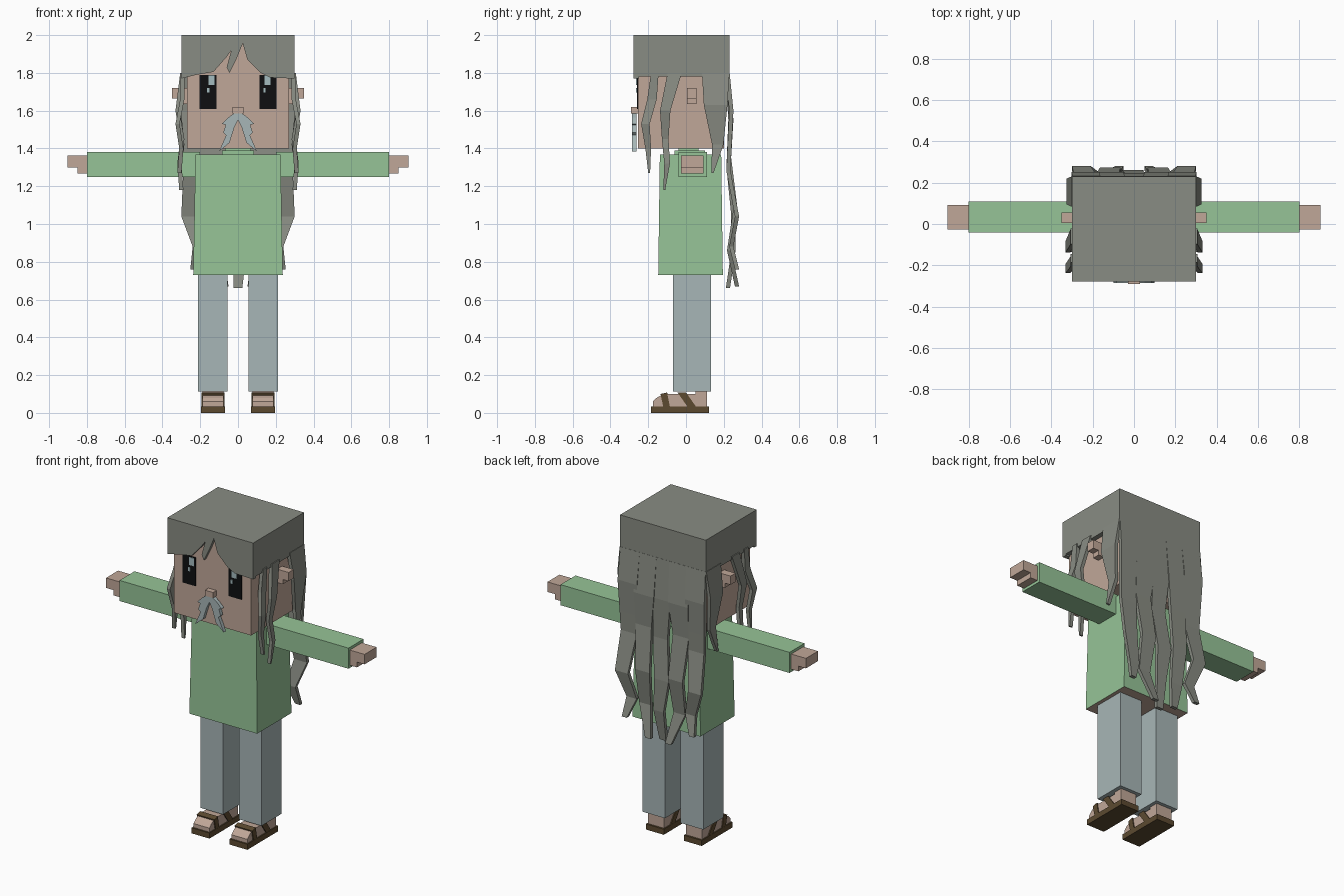
import bpy
import bmesh

cube = bpy.data.objects.get("Cube")
if cube:
    bpy.data.objects.remove(cube, do_unlink=True)


def material(name, *rgb):
    lin = [((c / 255 + 0.055) / 1.055) ** 2.4 for c in rgb]
    m = bpy.data.materials.new(name)
    m.use_nodes = True
    m.diffuse_color = (*lin, 1)
    bsdf = m.node_tree.nodes["Principled BSDF"]
    bsdf.inputs["Base Color"].default_value = (*lin, 1)
    bsdf.inputs["Roughness"].default_value = 0.9
    return m


HAIR = material("grey_hair", 137, 140, 131)
SKIN = material("skin", 192, 167, 152)
GREEN = material("green_cloth", 150, 196, 151)
BLUE = material("pale_blue_grey", 167, 182, 183)
BROWN = material("sandal_brown", 92, 74, 48)
BLACK = material("eye_black", 14, 15, 17)
SHINE = material("eye_shine", 165, 188, 192)


def finish(name, bm, mats, pair):
    bmesh.ops.recalc_face_normals(bm, faces=bm.faces)
    mesh = bpy.data.meshes.new(name)
    bm.to_mesh(mesh)
    bm.free()
    for m in mats:
        mesh.materials.append(m)
    obj = bpy.data.objects.new(name, mesh)
    bpy.context.collection.objects.link(obj)
    if pair:
        mod = obj.modifiers.new("Mirror", "MIRROR")
        mod.use_mirror_merge = False
    return obj


def box(name, x, y, z, mat, pair=False, top=(1, 1)):
    """Box from ranges; the upper end is scaled by top."""
    bm = bmesh.new()
    bmesh.ops.create_cube(bm, size=1)
    for v in bm.verts:
        up = v.co.z > 0
        v.co.x = sum(x) / 2 + v.co.x * (x[1] - x[0]) * (top[0] if up else 1)
        v.co.y = sum(y) / 2 + v.co.y * (y[1] - y[0]) * (top[1] if up else 1)
        v.co.z = z[1] if up else z[0]
    return finish(name, bm, [mat], pair)


def prism(name, outline, axis, lo, hi, mat, pair=False):
    """Outline extruded along x (points are y, z) or y (points are x, z)."""
    bm = bmesh.new()
    place = (lambda p, d: (d, *p)) if axis == "x" else (lambda p, d: (p[0], d, p[1]))
    face = bm.faces.new([bm.verts.new(place(p, lo)) for p in outline])
    ext = bmesh.ops.extrude_face_region(bm, geom=[face])["geom"]
    shift = (hi - lo, 0, 0) if axis == "x" else (0, hi - lo, 0)
    bmesh.ops.translate(bm, vec=shift,
                        verts=[g for g in ext if isinstance(g, bmesh.types.BMVert)])
    bmesh.ops.triangulate(bm, faces=[f for f in bm.faces if len(f.verts) > 4])
    return finish(name, bm, [mat], pair)


def strand(name, path, across, pair=False, thick=0.022):
    """Flat wavy lock through (x, y, z, width) points."""
    bm = bmesh.new()
    rings = []
    for x, y, z, w in path:
        dx, dy = (w / 2, thick / 2) if across == "x" else (thick / 2, w / 2)
        rings.append([bm.verts.new((x + a * dx, y + b * dy, z))
                      for a, b in ((-1, -1), (1, -1), (1, 1), (-1, 1))])
    for r, s in zip(rings, rings[1:]):
        for i in range(4):
            j = (i + 1) % 4
            bm.faces.new((r[i], r[j], s[j], s[i]))
    bm.faces.new(rings[0])
    bm.faces.new(rings[-1])
    return finish(name, bm, [HAIR], pair)


# Head, ears and nose
box("head", (-0.27, 0.27), (-0.255, 0.2), (1.4, 1.97), SKIN)
box("ears", (0.26, 0.35), (0.005, 0.055), (1.665, 1.72), SKIN, True)
box("ear_lobes", (0.26, 0.31), (0.005, 0.055), (1.635, 1.67), SKIN, True)
box("nose", (-0.028, 0.028), (-0.29, -0.25), (1.585, 1.62), SKIN)

# Eyes with highlights
box("eyes", (0.115, 0.205), (-0.26, -0.252), (1.61, 1.79), BLACK, True)
for side, x in (("right", -0.157), ("left", 0.14)):
    box(side + "_eye_shine", (x, x + 0.033), (-0.264, -0.258), (1.735, 1.785), SHINE)
    box(side + "_eye_glint", (x - 0.006, x + 0.006), (-0.264, -0.258), (1.695, 1.72), SHINE)

# Moustache
prism("moustache", [(0, 1.6), (0.05, 1.565), (0.085, 1.53), (0.065, 1.525),
                    (0.078, 1.485), (0.063, 1.47), (0.1, 1.385), (0.045, 1.43),
                    (0.02, 1.51), (0, 1.55)], "y", -0.285, -0.262, BLUE, True)

# Hair cap and ragged fringe
box("hair_cap", (-0.3, 0.3), (-0.25, 0.23), (1.78, 2), HAIR)
prism("fringe", [(0.3, 2), (0.3, 1.77), (0.17, 1.775), (0.12, 1.8), (0.05, 1.87),
                 (0.025, 1.955), (-0.01, 1.87), (-0.045, 1.8), (-0.06, 1.83),
                 (-0.035, 1.92), (-0.06, 1.885), (-0.13, 1.805), (-0.22, 1.79),
                 (-0.3, 1.77), (-0.3, 2)], "y", -0.277, -0.25, HAIR)

# Side locks
strand("front_side_locks", [(0.295, -0.165, 1.8, 0.04), (0.295, -0.18, 1.66, 0.05),
                            (0.32, -0.215, 1.53, 0.045), (0.3, -0.2, 1.4, 0.03),
                            (0.31, -0.195, 1.27, 0.01)], "y", True)
strand("middle_side_locks", [(0.295, -0.06, 1.8, 0.075), (0.32, -0.11, 1.6, 0.055),
                             (0.295, -0.11, 1.45, 0.035), (0.31, -0.1, 1.32, 0.03),
                             (0.3, -0.115, 1.18, 0.01)], "y", True)
strand("rear_side_locks", [(0.292, 0.157, 1.8, 0.145), (0.315, 0.157, 1.63, 0.125),
                           (0.295, 0.168, 1.42, 0.06), (0.31, 0.14, 1.27, 0.012)], "y", True)

# Long back locks
strand("outer_back_locks", [(0.23, 0.22, 1.8, 0.135), (0.235, 0.24, 1.6, 0.135),
                            (0.235, 0.23, 1.4, 0.12), (0.235, 0.225, 1.28, 0.11),
                            (0.255, 0.27, 1.04, 0.09), (0.205, 0.24, 0.88, 0.07),
                            (0.235, 0.27, 0.76, 0.035)], "x", True)
strand("inner_back_locks", [(0.12, 0.22, 1.8, 0.15), (0.12, 0.24, 1.55, 0.14),
                            (0.13, 0.228, 1.35, 0.11), (0.115, 0.262, 1.08, 0.1),
                            (0.12, 0.228, 0.86, 0.08), (0.07, 0.27, 0.67, 0.04)], "x", True)
strand("centre_back_lock", [(0, 0.22, 1.8, 0.13), (0, 0.235, 1.55, 0.12),
                            (0.015, 0.225, 1.3, 0.1), (-0.01, 0.25, 1.05, 0.1),
                            (0.01, 0.25, 0.85, 0.07), (0, 0.222, 0.66, 0.045)], "x")

# Shirt, collar and sleeves; the open hem shows skin underneath
shirt = box("shirt", (-0.237, 0.237), (-0.147, 0.195), (0.73, 1.367), GREEN, top=(0.95, 0.95))
shirt.data.materials.append(SKIN)
for face in shirt.data.polygons:
    if face.normal.z < -0.5:
        face.material_index = 1
box("collar", (-0.085, 0.085), (-0.06, 0.1), (1.36, 1.388), GREEN)
box("neck", (-0.07, 0.07), (-0.04, 0.065), (1.36, 1.41), GREEN)
box("sleeves", (0.2, 0.8), (-0.04, 0.11), (1.25, 1.38), GREEN, True)

# Hands
box("hands", (0.79, 0.903), (-0.027, 0.093), (1.3, 1.363), SKIN, True)
box("curled_fingers", (0.79, 0.85), (-0.027, 0.093), (1.267, 1.302), SKIN, True)

# Trouser legs
box("trouser_legs", (0.055, 0.213), (-0.07, 0.132), (0.112, 0.76), BLUE, True)

# Feet and sandals
prism("feet", [(-0.175, 0.03), (-0.175, 0.06), (-0.155, 0.08), (-0.12, 0.1),
               (0.05, 0.1), (0.05, 0.12), (0.11, 0.12), (0.11, 0.03)],
      "x", 0.077, 0.188, SKIN, True)
prism("sandal_soles", [(-0.185, 0), (-0.185, 0.035), (0.122, 0.035), (0.122, 0)],
      "x", 0.07, 0.195, BROWN, True)
prism("toe_straps", [(-0.12, 0.03), (-0.085, 0.03), (-0.1, 0.108), (-0.135, 0.1)],
      "x", 0.071, 0.194, BROWN, True)
prism("ankle_straps", [(0.01, 0.03), (0.055, 0.03), (0, 0.108), (-0.045, 0.108)],
      "x", 0.071, 0.194, BROWN, True)
